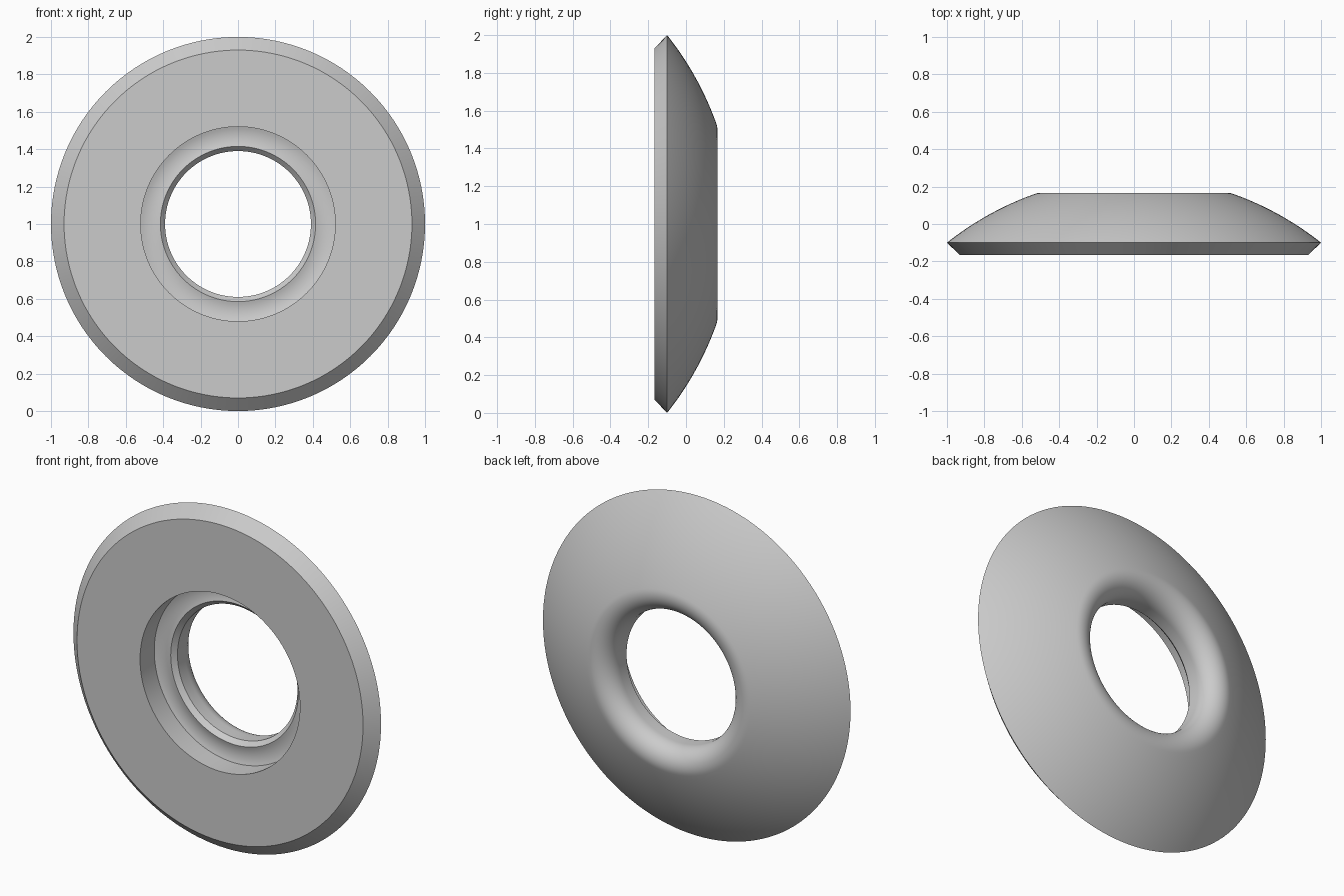
import bpy, bmesh, math
from mathutils import Matrix, Vector

cube = bpy.data.objects.get("Cube")
if cube:
    bpy.data.objects.remove(cube, do_unlink=True)

SEGMENTS = 128


def arc(start, end, bulge, n):
    """Points from start to end, bowed to the left of travel by a sagitta."""
    a, b = Vector(start), Vector(end)
    chord = b - a
    side = Vector((-chord.y, chord.x)).normalized()
    half = chord.length / 2
    radius = (half ** 2 + bulge ** 2) / (2 * abs(bulge))
    points = []
    for i in range(n + 1):
        t = 2 * i / n - 1
        rise = math.sqrt(radius ** 2 - (t * half) ** 2) - (radius - abs(bulge))
        points.append((a + b) / 2 + chord * t / 2 + side * math.copysign(rise, bulge))
    return points


# Half section as (radius, depth): front face, edge, dome, rounded lip, bore
profile = [Vector((0.52, -0.167)), Vector((0.93, -0.167))]
lip_centre, lip_radius, lip_start = Vector((0.495, 0.062)), 0.105, 69
lip = []
for i in range(17):
    angle = math.radians(lip_start + (180 - lip_start) * i / 16)
    lip.append(lip_centre + lip_radius * Vector((math.cos(angle), math.sin(angle))))
profile += arc((1, -0.1), lip[0], -0.022, 20)[:-1] + lip

# Chamfer, then the shallow concave floor of the front recess
profile.append(Vector((0.39, -0.005)))
profile += arc((0.415, -0.032), (0.52, -0.035), 0.009, 8)

# Revolve the section around the front-to-back axis
bm = bmesh.new()
verts = [bm.verts.new((p.x, p.y, 0)) for p in profile]
edges = [bm.edges.new((v, verts[(i + 1) % len(verts)])) for i, v in enumerate(verts)]
bmesh.ops.spin(bm, geom=verts + edges, cent=(0, 0, 0), axis=(0, 1, 0),
               angle=math.tau, steps=SEGMENTS, use_merge=True)
bmesh.ops.remove_doubles(bm, verts=bm.verts, dist=0.0001)
bmesh.ops.recalc_face_normals(bm, faces=bm.faces)
bm.transform(Matrix.Translation((0, 0, 1)))
mesh = bpy.data.meshes.new("domed_ring")
bm.to_mesh(mesh)
bm.free()

ring = bpy.data.objects.new("domed_ring", mesh)
bpy.context.collection.objects.link(ring)

# Plain grey material
grey = bpy.data.materials.new("plain_grey")
grey.use_nodes = True
colour = (0.6, 0.6, 0.6, 1)
grey.diffuse_color = colour
grey.node_tree.nodes["Principled BSDF"].inputs["Base Color"].default_value = colour
mesh.materials.append(grey)

bpy.ops.object.select_all(action="DESELECT")
ring.select_set(True)
bpy.context.view_layer.objects.active = ring
bpy.ops.object.shade_smooth_by_angle(angle=math.radians(25))
